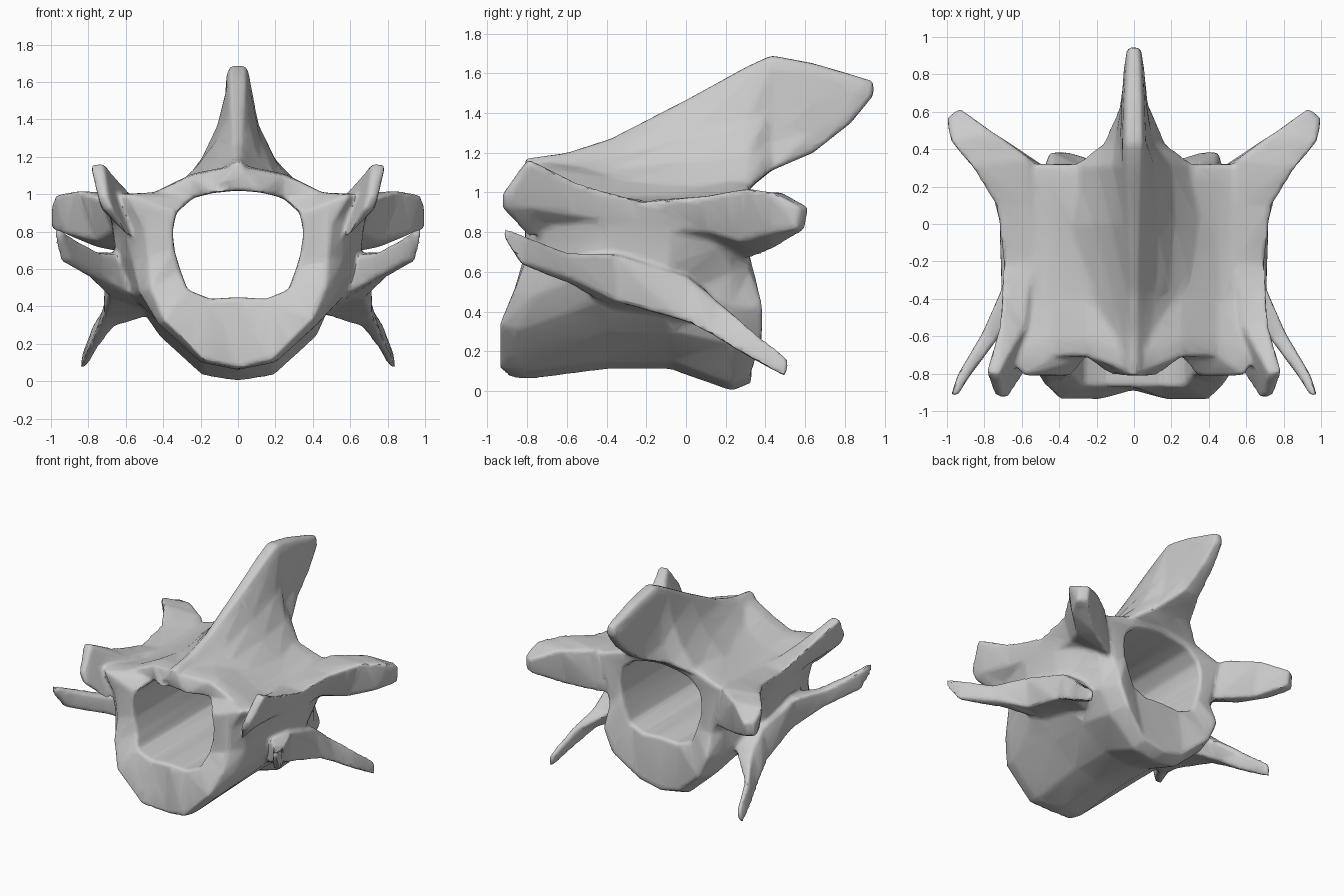
import bpy
import bmesh

default_cube = bpy.data.objects.get("Cube")
if default_cube:
    bpy.data.objects.remove(default_cube, do_unlink=True)

bone = bpy.data.materials.new("bone grey")
bone.use_nodes = True
bone_colour = (0.6, 0.6, 0.6, 1)
bone.diffuse_color = bone_colour
bone.node_tree.nodes["Principled BSDF"].inputs["Base Color"].default_value = bone_colour

bm = bmesh.new()


def loft(rings, closed=False, side=1):
    """Skin a list of equal-length rings; closed joins the last ring to the first."""
    loops = [[bm.verts.new((x * side, y, z)) for x, y, z in ring] for ring in rings]
    count = len(loops[0])
    pairs = list(zip(loops, loops[1:]))
    if closed:
        pairs.append((loops[-1], loops[0]))
    faces = []
    for first, second in pairs:
        for i in range(count):
            j = (i + 1) % count
            faces.append(bm.faces.new((first[i], first[j], second[j], second[i])))
    if not closed:
        faces += [bm.faces.new(loops[0]), bm.faces.new(loops[-1])]
    bmesh.ops.recalc_face_normals(bm, faces=faces)


def mirrored_ring(half):
    """Complete a half profile whose first and last points lie on the centre plane."""
    return half + [(-x, y, z) for x, y, z in reversed(half[1:-1])]


def front_y(x, z):
    """The lower body juts forward; the arch is set back, with a notch each side."""
    if z < 0.4:
        return -0.89 if z < 0.1 else -0.94
    if z < 0.55:
        return -0.87
    return -0.71 if z > 0.95 and 0.2 < x < 0.5 else -0.81


def rear_y(x, z):
    """The lower body bulges backward and its bottom edge is rounded."""
    if z < 0.1:
        return 0.33
    return 0.39 if z < 0.43 else 0.32


def section(profile, place):
    return mirrored_ring([(x, place(x, z), z) for x, z in profile])


# Body and arch: a tube whose wall runs outside to the rear and back through the canal
front_outline = [(0, .07), (.18, .11), (.4, .33), (.47, .5), (.48, .66),
                 (.5, .83), (.6, 1), (.45, 1.01), (.25, 1.1), (0, 1.15)]
neck_outline = [(0, .06), (.2, .1), (.43, .31), (.53, .48), (.57, .66),
                (.61, .83), (.66, 1), (.45, 1.01), (.25, 1.11), (0, 1.16)]
waist_outline = [(0, .11), (.2, .15), (.41, .3), (.57, .46), (.65, .63),
                 (.67, .8), (.68, .93), (.45, .98), (.25, 1.08), (0, 1.14)]
flare_outline = [(0, 0), (.19, .03), (.42, .24), (.5, .42), (.5, .6),
                 (.56, .75), (.67, .94), (.45, 1), (.25, 1.08), (0, 1.13)]
rear_outline = [(0, .04), (.18, .08), (.38, .26), (.45, .42), (.44, .6),
                (.48, .78), (.62, .95), (.45, 1), (.25, 1.07), (0, 1.1)]
canal = [(0, .45), (.15, .44), (.27, .49), (.31, .6), (.34, .7),
         (.35, .8), (.33, .9), (.24, .98), (.12, 1.01), (0, 1.02)]
loft([
    section(front_outline, front_y),
    section(neck_outline, lambda x, z: front_y(x, z) + 0.1),
    section(waist_outline, lambda x, z: -0.4),
    section(waist_outline, lambda x, z: -0.08),
    section(flare_outline, lambda x, z: 0.23),
    section(rear_outline, rear_y),
    section(canal, rear_y),
    section(canal, front_y),
], closed=True)

# Spine: a crest that rises and sweeps back beyond the arch
# each row: y, base height, top height, base half width, top half width
crest = [
    (-.81, 1.08, 1.17, .1, .03),
    (-.6, 1.06, 1.2, .25, .03),
    (-.38, 1.06, 1.27, .32, .035),
    (0, 1.05, 1.465, .36, .05),
    (.31, 1.04, 1.635, .33, .06),
    (.43, 1.11, 1.69, .17, .062),
    (.64, 1.2, 1.65, .075, .056),
    (.83, 1.35, 1.595, .05, .045),
    (.945, 1.49, 1.56, .03, .03),
]
spine_rings = []
for y, low, high, wide, thin in crest:
    rise = high - low
    half = [(0, y, low), (wide, y, low - .03 if y < .4 else low),
            (max(wide * .6, thin * 1.2), y, low + rise * .25),
            (max(wide * .34, thin * 1.2), y, low + rise * .55),
            (thin, y, high - rise * .1), (thin * .7, y, high), (0, y, high)]
    spine_rings.append(mirrored_ring(half))
loft(spine_rings)

# Side ridges ending in the front and rear joint processes: x, y, z per corner
ridge = [
    [(.70, -.93, .99), (.75, -.91, .99), (.72, -.91, .92), (.67, -.93, .92)],
    [(.72, -.8, 1.17), (.79, -.79, 1.16), (.73, -.8, .92), (.58, -.79, .77)],
    [(.58, -.55, 1.01), (.72, -.55, 1.05), (.69, -.55, .88), (.5, -.55, .75)],
    [(.54, -.2, .96), (.7, -.2, .95), (.67, -.2, .82), (.48, -.2, .7)],
    [(.54, .1, .98), (.74, .1, .98), (.67, .1, .8), (.46, .1, .7)],
    [(.56, .35, 1), (.87, .31, 1.02), (.76, .27, .75), (.48, .31, .66)],
    [(.75, .49, 1), (.98, .44, 1), (.93, .42, .79), (.74, .44, .71)],
    [(.93, .62, .93), (1, .57, .93), (1, .56, .81), (.93, .6, .81)],
]

# Lower wings: twisted blades from a front tip down to a rear tip
wing = [
    [(.94, -.92, .81), (.98, -.92, .83), (.98, -.91, .76), (.94, -.91, .76)],
    [(.87, -.8, .76), (.94, -.8, .78), (.95, -.83, .64), (.89, -.83, .64)],
    [(.72, -.6, .68), (.82, -.6, .7), (.82, -.6, .57), (.72, -.6, .54)],
    [(.48, -.35, .66), (.71, -.35, .69), (.69, -.35, .45), (.45, -.35, .4)],
    [(.42, 0, .6), (.67, 0, .58), (.72, 0, .35), (.44, 0, .36)],
    [(.53, .15, .44), (.68, .15, .46), (.76, .15, .27), (.66, .15, .29)],
    [(.73, .32, .3), (.77, .32, .32), (.81, .32, .17), (.75, .32, .17)],
    [(.8, .52, .15), (.83, .52, .16), (.85, .5, .07), (.81, .5, .07)],
]
for side in (1, -1):
    loft(ridge, side=side)
    loft(wing, side=side)

mesh = bpy.data.meshes.new("vertebra")
bm.to_mesh(mesh)
bm.free()
mesh.materials.append(bone)
vertebra = bpy.data.objects.new("vertebra", mesh)
bpy.context.collection.objects.link(vertebra)

# Fuse the parts, soften the joins and reduce to broad facets
fuse = vertebra.modifiers.new("fuse parts", "REMESH")
fuse.mode = "VOXEL"
fuse.voxel_size = 0.013
soften = vertebra.modifiers.new("soften joins", "SMOOTH")
soften.factor = 0.5
soften.iterations = 12
reduce = vertebra.modifiers.new("broad facets", "DECIMATE")
reduce.ratio = 0.06
reduce.use_symmetry = True

bpy.context.view_layer.objects.active = vertebra
vertebra.select_set(True)
for name in [modifier.name for modifier in vertebra.modifiers]:
    bpy.ops.object.modifier_apply(modifier=name)
bpy.ops.object.shade_smooth_by_angle(angle=0.8)
